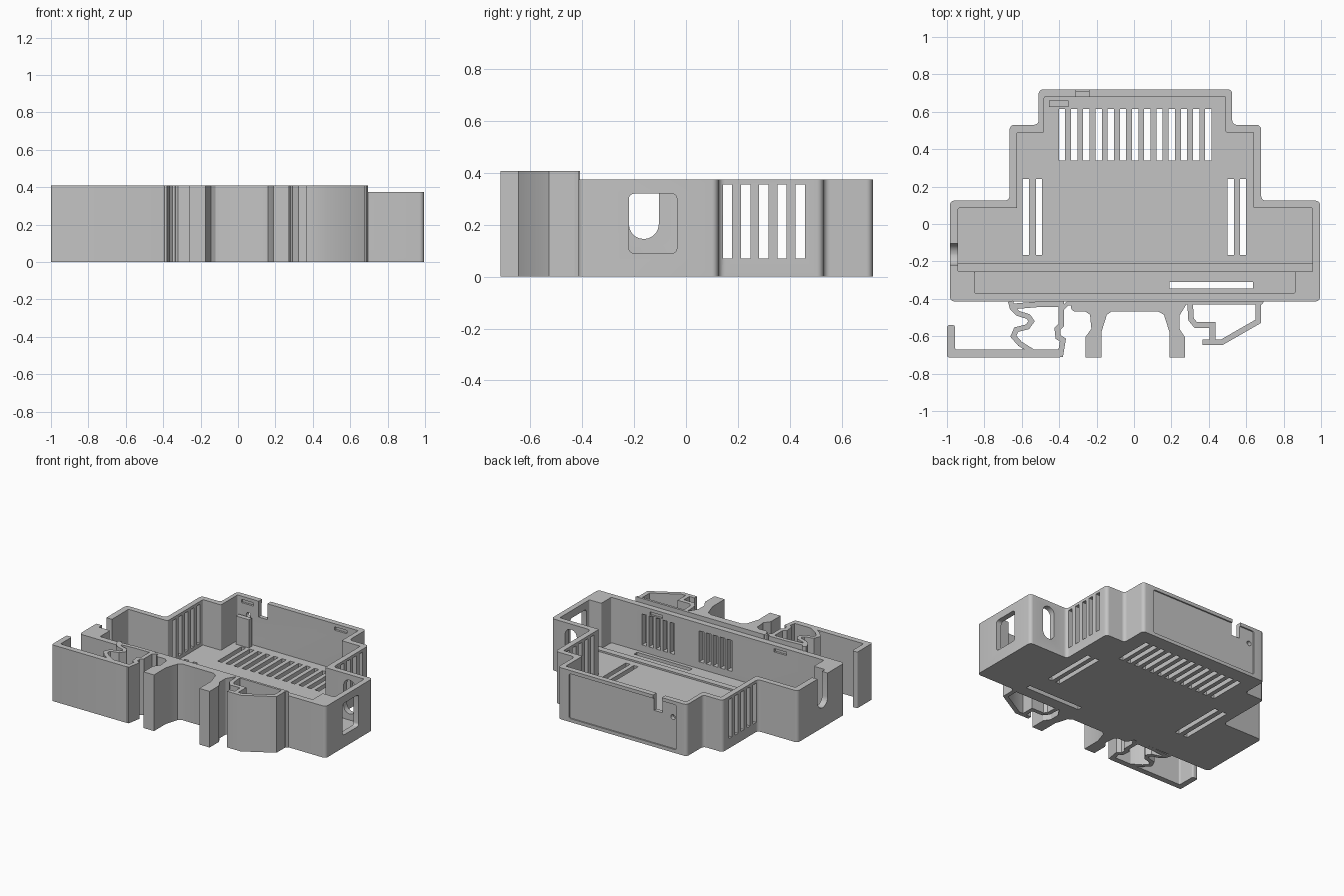
import bpy, bmesh
from mathutils import Vector

cube = bpy.data.objects.get("Cube")
if cube:
    bpy.data.objects.remove(cube, do_unlink=True)

grey = bpy.data.materials.new("housing grey")
grey.use_nodes = True
COLOR = (0.55, 0.55, 0.55, 1)
grey.diffuse_color = COLOR
grey.node_tree.nodes["Principled BSDF"].inputs["Base Color"].default_value = COLOR

BODY_TOP, CLIP_TOP, FLOOR = 0.375, 0.408, 0.045


def prism(bm, pts, z0, z1, r=0.0):
    """Extrude an outline upward, rounding its upright edges."""
    part = bmesh.new()
    low = [part.verts.new((x, y, z0)) for x, y in pts]
    high = [part.verts.new((x, y, z1)) for x, y in pts]
    part.faces.new(low[::-1])
    part.faces.new(high)
    for i in range(len(pts)):
        part.faces.new((low[i - 1], low[i], high[i], high[i - 1]))
    finish(bm, part, 2, r)


def box(bm, x, y, z, axis=2, r=0.0):
    """Box from three ranges, rounding the edges along one axis."""
    part = bmesh.new()
    bmesh.ops.create_cube(part, size=1)
    for v in part.verts:
        v.co = [lo + (c + 0.5) * (hi - lo) for c, (lo, hi) in zip(v.co, (x, y, z))]
    finish(bm, part, axis, r)


def finish(bm, part, axis, r):
    if r:
        def along(e):
            d = e.verts[1].co - e.verts[0].co
            return abs(d[axis]) > 0.99 * d.length
        bmesh.ops.bevel(part, geom=[e for e in part.edges if along(e)], offset=r,
                        segments=5, profile=0.5, affect='EDGES', clamp_overlap=True)
    bmesh.ops.recalc_face_normals(part, faces=part.faces)
    tmp = bpy.data.meshes.new("tmp")
    part.to_mesh(tmp)
    part.free()
    bm.from_mesh(tmp)
    bpy.data.meshes.remove(tmp)


def band(bm, path, width, r=0.0):
    """Upright strip of constant width following a path."""
    p = [Vector(q) for q in path]
    left, right = [], []
    for i, q in enumerate(p):
        a = (q - p[i - 1]).normalized() if i else (p[1] - q).normalized()
        b = (p[i + 1] - q).normalized() if i < len(p) - 1 else a
        t = (a + b).normalized()
        n = Vector((-t.y, t.x)) * (width / 2 / max(0.5, t.dot(a)))
        left.append(q + n)
        right.append(q - n)
    prism(bm, left + right[::-1], 0, CLIP_TOP, r)


def make(name, bm):
    me = bpy.data.meshes.new(name)
    bm.to_mesh(me)
    bm.free()
    me.materials.append(grey)
    ob = bpy.data.objects.new(name, me)
    bpy.context.collection.objects.link(ob)
    return ob


def smooth(ob):
    bpy.ops.object.select_all(action='DESELECT')
    ob.select_set(True)
    bpy.context.view_layer.objects.active = ob
    bpy.ops.object.shade_smooth_by_angle()


def cut(ob, bm):
    """Subtract the cutter geometry and drop the cutter."""
    cutter = make("cutter", bm)
    cutter.hide_render = True
    mod = ob.modifiers.new("cut", 'BOOLEAN')
    mod.operation, mod.solver, mod.object = 'DIFFERENCE', 'EXACT', cutter
    mod.use_self = True
    bpy.context.view_layer.update()
    done = bpy.data.meshes.new_from_object(ob.evaluated_get(bpy.context.evaluated_depsgraph_get()))
    ob.modifiers.clear()
    ob.data = done
    bpy.data.objects.remove(cutter, do_unlink=True)


# Stepped housing shell
bm = bmesh.new()
prism(bm, [(-.985, -.414), (.995, -.414), (.995, .125), (.68, .125), (.68, .53), (.525, .53),
           (.525, .72), (-.51, .72), (-.51, .53), (-.665, .53), (-.665, .125), (-.985, .125)],
      0, BODY_TOP, 0.025)
housing = make("housing", bm)

bm = bmesh.new()
prism(bm, [(-.85, -.37), (.86, -.37), (.86, -.255), (.955, -.255), (.955, .085), (.64, .085),
           (.64, .49), (.49, .49), (.49, .68), (-.48, .68), (-.48, .49), (-.625, .49),
           (-.625, .085), (-.94, .085), (-.94, -.255), (-.85, -.255)], FLOOR, 0.6, 0.006)
cut(housing, bm)

# Floor vents
bm = bmesh.new()
for i in range(13):
    x = -.385 + i * .0652
    box(bm, (x - .017, x + .017), (.34, .615), (-.1, .06))
for x in (-.578, -.508, .517, .583):
    box(bm, (x - .017, x + .017), (-.165, .24), (-.1, .06))
box(bm, (.19, .635), (-.345, -.31), (-.1, .06))
cut(housing, bm)

# Wall vents
bm = bmesh.new()
for i in range(5):
    y = .16 + i * .07
    for x in (-.65, .66):
        box(bm, (x - .04, x + .04), (y - .018, y + .018), (.07, .355))
    for x in (-.09, .37):
        box(bm, (x + i * .056 - .019, x + i * .056 + .019), (-.5, -.355), (.095, .32))
cut(housing, bm)

# Ports and latch pockets
bm = bmesh.new()
box(bm, (.9, 1.1), (-.22, -.035), (.09, .32), 0, .02)
box(bm, (-1.1, -.9), (-.22, -.105), (.145, .6), 0, .057)
box(bm, (.79, .885), (.05, .2), (.09, .335), 1, .047)
for x in (-.5, .5):
    box(bm, (x - .05, x + .05), (-.385, -.35), (.328, .352))
for x in (-.4, .35):
    box(bm, (x - .05, x + .05), (.66, .695), (.328, .352))
cut(housing, bm)

# Recessed back panel, then its notch and small hole
bm = bmesh.new()
box(bm, (-.425, .435), (.71, .8), (.025, .35), 1, .01)
cut(housing, bm)
bm = bmesh.new()
box(bm, (-.31, -.24), (.6, .8), (.26, .6))
box(bm, (-.41, -.375), (.6, .8), (.235, .27), 1, .017)
cut(housing, bm)
smooth(housing)

# Board supports inside
bm = bmesh.new()
box(bm, (-.94, .955), (-.255, -.21), (FLOOR - .01, FLOOR + .012))
smooth(make("board_rib", bm))
bm = bmesh.new()
box(bm, (-.455, -.35), (.625, .66), (FLOOR - .01, .25))
smooth(make("support_tab", bm))

# Mounting foot with two legs
bm = bmesh.new()
prism(bm, [(-.34, -.413), (-.335, -.455), (-.32, -.468), (-.26, -.468), (-.235, -.485),
           (-.228, -.56), (-.26, -.605), (-.26, -.715), (-.175, -.715), (-.175, -.58),
           (-.145, -.485), (-.12, -.468), (.13, -.468), (.16, -.485), (.19, -.58),
           (.19, -.715), (.272, -.715), (.272, -.605), (.243, -.56), (.243, -.49),
           (.28, -.43), (.685, -.43), (.695, -.413)], 0, CLIP_TOP)
smooth(make("mounting_foot", bm))

# Sprung release latch
bm = bmesh.new()
band(bm, [(-.978, -.54), (-.978, -.693), (-.39, -.693)], .042, .012)
smooth(make("latch_lever", bm))
bm = bmesh.new()
band(bm, [(-.66, -.413), (-.65, -.45), (-.62, -.478), (-.565, -.495), (-.548, -.52),
          (-.57, -.55), (-.63, -.565), (-.645, -.6), (-.61, -.64), (-.53, -.69)], .028)
smooth(make("latch_spring", bm))
bm = bmesh.new()
band(bm, [(-.64, -.44), (-.52, -.43), (-.388, -.428), (-.388, -.54), (-.41, -.56),
          (-.405, -.605), (-.38, -.62), (-.395, -.71)], .03)
smooth(make("latch_arm", bm))
bm = bmesh.new()
band(bm, [(-.385, -.455), (-.355, -.425), (-.33, -.425)], .02)
smooth(make("latch_bridge", bm))

# Fixed rail hook
bm = bmesh.new()
band(bm, [(.30, -.425), (.305, -.51), (.33, -.54), (.42, -.54), (.42, -.625)], .03)
smooth(make("rail_hook_stem", bm))
bm = bmesh.new()
band(bm, [(.365, -.632), (.47, -.632), (.665, -.52), (.665, -.42)], .03)
smooth(make("rail_hook", bm))
